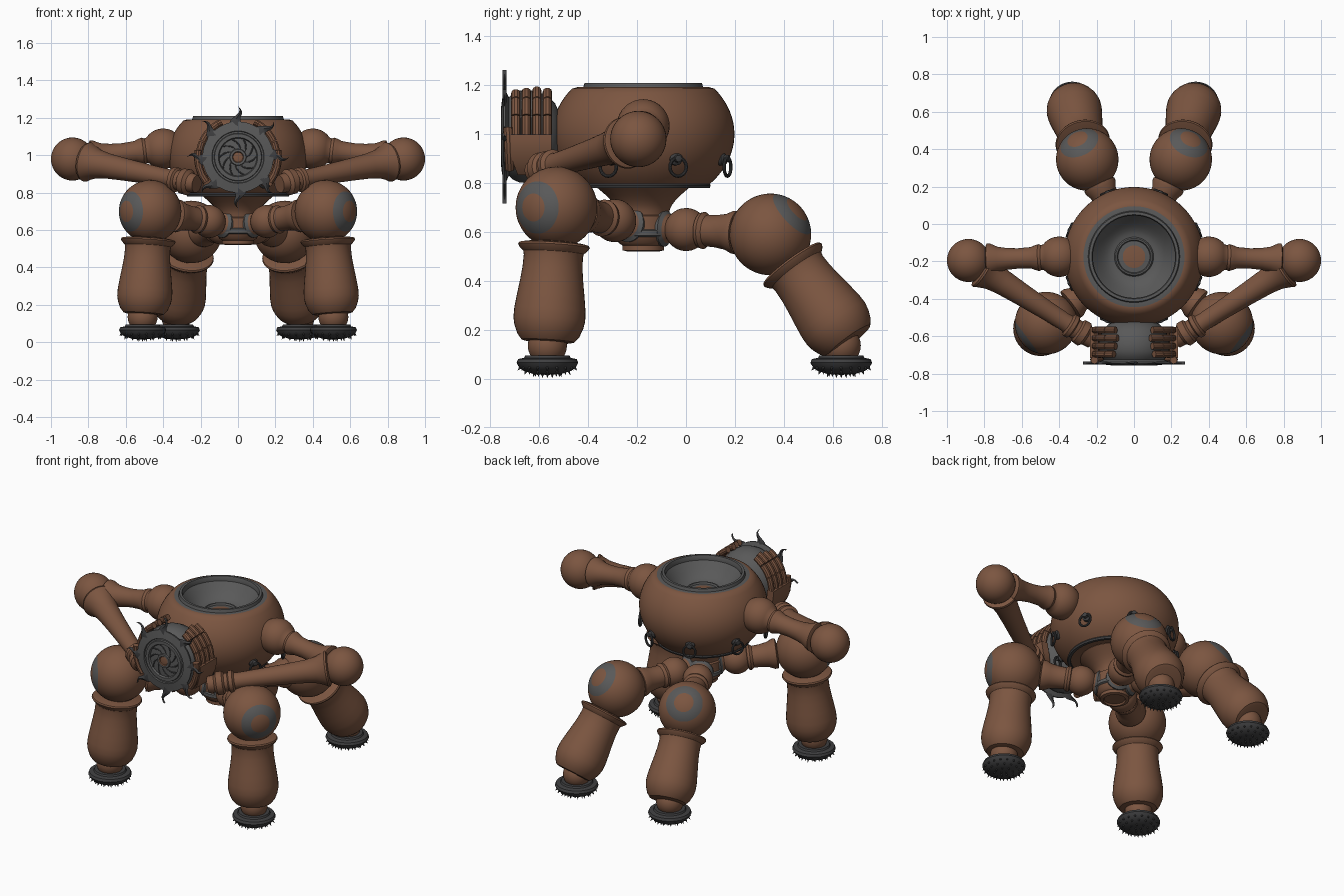
import bpy, bmesh, math
from mathutils import Vector, Matrix
from math import sin, cos, pi, radians

cube = bpy.data.objects.get("Cube")
if cube:
    bpy.data.objects.remove(cube)


def material(name, rgb):
    m = bpy.data.materials.new(name)
    m.use_nodes = True
    m.diffuse_color = (*rgb, 1)
    m.node_tree.nodes["Principled BSDF"].inputs["Base Color"].default_value = (*rgb, 1)
    return m


MATS = [material("copper brown", (0.2, 0.092, 0.052)),
        material("iron grey", (0.1, 0.1, 0.1)),
        material("dark iron", (0.05, 0.05, 0.052))]
BROWN, GREY, DARK = 0, 1, 2
parts = []


def finish(name, bm, matrix=Matrix()):
    bmesh.ops.remove_doubles(bm, verts=bm.verts, dist=1e-5)
    bmesh.ops.recalc_face_normals(bm, faces=bm.faces)
    mesh = bpy.data.meshes.new(name)
    bm.to_mesh(mesh)
    bm.free()
    for m in MATS:
        mesh.materials.append(m)
    ob = bpy.data.objects.new(name, mesh)
    ob.matrix_world = matrix
    bpy.context.collection.objects.link(ob)
    parts.append(ob)
    return ob


def aim(origin, direction):
    q = Vector(direction).to_track_quat('Z', 'Y')
    return Matrix.Translation(Vector(origin)) @ q.to_matrix().to_4x4()


def lathe(name, profile, origin, direction=(0, 0, 1), slot=BROWN, segs=40):
    """Spin (radius, distance[, slot of the next band]) about a direction."""
    bm = bmesh.new()
    rings = [[bm.verts.new((p[0] * cos(2 * pi * i / segs), p[0] * sin(2 * pi * i / segs), p[1]))
              for i in range(segs)] for p in profile]
    for k in range(len(rings) - 1):
        if len(profile[k]) > 2:
            slot = profile[k][2]
        a, b = rings[k], rings[k + 1]
        for i in range(segs):
            j = (i + 1) % segs
            bm.faces.new((a[i], a[j], b[j], b[i])).material_index = slot
    return finish(name, bm, aim(origin, direction))


def arc(r, centre, a0, a1, n=10, squash=1.0):
    """Profile points on a ball, angles from -90 (start) to 90 (end)."""
    angles = [radians(a0 + (a1 - a0) * i / n) for i in range(n + 1)]
    return [(max(r * cos(a), 0), centre + r * squash * sin(a)) for a in angles]


def tube(name, points, radius, slot=BROWN, closed=False):
    c = bpy.data.curves.new(name, 'CURVE')
    c.dimensions = '3D'
    c.bevel_depth = radius
    c.bevel_resolution = 3
    c.use_fill_caps = True
    s = c.splines.new('POLY')
    s.points.add(len(points) - 1)
    s.use_cyclic_u = closed
    for p, co in zip(s.points, points):
        p.co = (*co, 1)
    tmp = bpy.data.objects.new(name, c)
    bm = bmesh.new()
    bpy.context.collection.objects.link(tmp)
    bpy.context.view_layer.update()
    bm.from_mesh(tmp.evaluated_get(bpy.context.evaluated_depsgraph_get()).to_mesh())
    bpy.data.objects.remove(tmp)
    for f in bm.faces:
        f.material_index = slot
    return finish(name, bm)


# Body: squashed ball with a sunken bowl in its open top
BODY = Vector((0, -0.175, 0))
shell = arc(0.373, 1.0, -44, 38.5, 20, 0.8)
bowl = [(0.27, 1.192, GREY), (0.245, 1.192), (0.24, 1.21), (0.225, 1.21), (0.22, 1.195)]
bowl += [(0.22 - 0.115 * t / 6, 1.18 - 0.09 * sin(pi / 2 * t / 6)) for t in range(7)]
bowl += [(0.098, 1.1), (0.09, 1.1), (0.085, 1.09), (0.06, 1.092, BROWN), (0.0, 1.1)]
lathe("body_shell_and_bowl", [(0, 0.79)] + shell + bowl, BODY, segs=64)
lathe("body_lower_ring", [(0.255, 0.78), (0.272, 0.78), (0.276, 0.79), (0.272, 0.8), (0.255, 0.8),
                          (0.255, 0.78)], BODY, slot=DARK, segs=64)

# Waist: flared funnel over a small hub
funnel = [(0.2 - 0.095 * sin(pi / 2 * t / 6), 0.79 - 0.12 * t / 6) for t in range(7)]
lathe("waist_funnel", [(0, 0.8), (0.2, 0.8)] + funnel + [
    (0.115, 0.665), (0.115, 0.61, GREY), (0.122, 0.605), (0.122, 0.585), (0.112, 0.58, BROWN),
    (0.1, 0.555), (0.085, 0.545), (0.085, 0.525), (0.065, 0.52), (0.06, 0.53), (0, 0.53)], BODY)

# Hanging rings round the belly
for k in range(8):
    a = radians(22.5 + 45 * k)
    out, side = Vector((cos(a), sin(a), 0)), Vector((-sin(a), cos(a), 0))
    base = BODY + out * 0.355 + Vector((0, 0, 0.9))
    lathe("ring_mount", [(0, -0.02), (0.028, -0.02), (0.028, 0.0), (0.016, 0.008), (0.014, 0.025),
                         (0, 0.028)], base, out, DARK, 12)
    hoop = [base + out * 0.018 + side * 0.036 * cos(t * pi / 10)
            + Vector((0, 0, -0.034 + 0.038 * sin(t * pi / 10))) for t in range(20)]
    tube("hanging_ring", hoop, 0.007, DARK, True)


def spiked_foot(centre):
    lathe("foot_pad", [(0, 0.095), (0.09, 0.095), (0.095, 0.085), (0.12, 0.08), (0.126, 0.065),
                       (0.118, 0.05), (0.1, 0.033), (0.06, 0.02), (0, 0.015)], centre, slot=DARK)
    bm = bmesh.new()
    for count, r, z, tilt in ((18, 0.113, 0.045, 0.75), (14, 0.09, 0.03, 0.4),
                              (9, 0.055, 0.022, 0.2), (4, 0.02, 0.018, 0.0)):
        for i in range(count):
            a = 2 * pi * i / count
            d = (cos(a) * sin(tilt), sin(a) * sin(tilt), -cos(tilt))
            bmesh.ops.create_cone(bm, segments=6, radius1=0.012, radius2=0, depth=0.032,
                                  matrix=aim((r * cos(a), r * sin(a), z), d))
    for f in bm.faces:
        f.material_index = DARK
    finish("foot_spikes", bm, Matrix.Translation(centre))


def leg(name, knee, shin_end, foot, cap_dir):
    hub = BODY + Vector((0, 0, 0.62))
    knee, shin_end, foot = Vector(knee), Vector(shin_end), Vector(foot)
    # Thigh: grey socket, hip ball, neck and collar
    lathe(name + "_thigh", [(0, 0.05, GREY), (0.07, 0.05), (0.075, 0.1), (0.06, 0.112, BROWN)]
          + arc(0.088, 0.195, -55, 45) + [
              (0.072, 0.26), (0.076, 0.275), (0.064, 0.29), (0.066, 0.33), (0.074, 0.38),
              (0.088, 0.41), (0.088, 0.43), (0, 0.45)], hub, knee - hub)
    # Knee ball with a grey cap and a brown centre
    ball = arc(0.167, 0, -90, 90, 36)
    ball[28] += (GREY,)
    ball[14 + 18] = (*ball[32], BROWN)
    lathe(name + "_knee", ball, knee, cap_dir)
    # Shin: cuffed bulging tube
    lathe(name + "_shin", [
        (0, 0.13), (0.12, 0.145), (0.143, 0.15), (0.147, 0.158), (0.14, 0.17), (0.124, 0.185),
        (0.121, 0.2), (0.123, 0.25), (0.129, 0.3), (0.138, 0.36), (0.146, 0.42), (0.147, 0.46),
        (0.141, 0.49), (0.127, 0.525), (0.108, 0.548), (0.09, 0.552), (0, 0.552)],
        knee, shin_end - knee)
    lathe(name + "_ankle", arc(0.08, 0, -90, 90, 14), foot + Vector((0, 0, 0.135)))
    spiked_foot(foot)


def hand(side):
    def around(deg, r, y):
        a = radians(deg)
        return Vector((side * r * cos(a), y, 0.99 + r * sin(a)))
    # Fingers wrap over the drum in three joints each
    for i in range(4):
        y = -0.567 - 0.043 * i
        ends = (2, 24, 46, 66 - 3 * abs(i - 1))
        for a0, a1 in zip(ends, ends[1:]):
            tube("finger_joint", [around(a0 + (a1 - a0 - 1) * t / 4, 0.208, y) for t in range(5)], 0.019)
    tube("thumb", [around(-38 + 12 * t, 0.215, -0.72 - 0.002 * t) for t in range(5)], 0.02)
    # Curved palm plate
    bm = bmesh.new()
    rows = []
    for t in range(9):
        deg = -42 + 5.5 * t
        w = 0.055 + 0.028 * min(t / 4, 1)
        rows.append([bm.verts.new(around(deg, r, -0.633 + s * w))
                     for r, s in ((0.19, -1), (0.235, -1), (0.235, 1), (0.19, 1))])
    for a, b in zip(rows, rows[1:]):
        for i in range(4):
            bm.faces.new((a[i], a[(i + 1) % 4], b[(i + 1) % 4], b[i]))
    bm.faces.new(rows[0])
    bm.faces.new(rows[-1])
    finish("palm", bm)


def arm(side):
    shoulder = Vector((side * 0.4, -0.175, 1.035))
    elbow = Vector((side * 0.885, -0.195, 0.98))
    wrist = Vector((side * 0.235, -0.61, 0.85))
    lathe("upper_arm", arc(0.108, 0, -90, 50, 14) + [
        (0.066, 0.095), (0.072, 0.11), (0.066, 0.13), (0.058, 0.15), (0.054, 0.22), (0.058, 0.28),
        (0.067, 0.33), (0.086, 0.37), (0.088, 0.385), (0.08, 0.39), (0, 0.4)], shoulder, elbow - shoulder)
    lathe("elbow_ball", arc(0.115, 0, -90, 90, 20), elbow, (side, 0, 0))
    lathe("forearm", [(0, 0.08), (0.09, 0.085), (0.104, 0.09), (0.106, 0.1), (0.094, 0.12), (0.078, 0.16),
                      (0.068, 0.22), (0.06, 0.34), (0.052, 0.5), (0.048, 0.62), (0.05, 0.64),
                      (0.066, 0.65), (0.066, 0.672), (0.054, 0.68), (0.054, 0.7), (0.068, 0.71),
                      (0.07, 0.745), (0.052, 0.76), (0.048, 0.8), (0, 0.8)], elbow, wrist - elbow)
    hand(side)


for s in (1, -1):
    leg("front_leg", (s * 0.47, -0.53, 0.7), (s * 0.505, -0.565, 0.15), (s * 0.51, -0.567, 0),
        (s * 0.8, -0.6, 0))
    leg("rear_leg", (s * 0.25, 0.345, 0.59), (s * 0.335, 0.665, 0.155), (s * 0.33, 0.635, 0),
        (s * 0.33, 0.69, 0.64))
    arm(s)

# Held drum: rounded back, facing the front
DRUM = Vector((0, -0.62, 0.99))
lathe("drum", [(0, -0.11), (0.09, -0.105), (0.135, -0.085), (0.165, -0.055), (0.182, -0.02), (0.19, 0.02),
               (0.188, 0.06), (0.175, 0.09), (0.155, 0.11), (0, 0.115)], DRUM, (0, -1, 0), GREY, 48)
lathe("drum_face", [(0, 0.1), (0.15, 0.1), (0.19, 0.118), (0.19, 0.126), (0.14, 0.134), (0.137, 0.126),
                    (0.128, 0.126), (0.125, 0.136), (0.105, 0.136), (0.1, 0.124), (0.045, 0.128),
                    (0.042, 0.136), (0.03, 0.136, BROWN), (0.026, 0.13), (0, 0.134)],
      DRUM, (0, -1, 0), GREY, 48)
# Swirled vanes and wavy flame points on the drum face
for k in range(10):
    path = []
    for t in range(6):
        a, r = 2 * pi * k / 10 + 0.13 * t, 0.045 + 0.011 * t
        path.append((r * cos(a), -0.745, 0.99 + r * sin(a)))
    tube("face_vane", path, 0.004, DARK)
flames = bmesh.new()
for k in range(8):
    a = 2 * pi * k / 8 + pi / 2
    out, side = Vector((cos(a), 0, sin(a))), Vector((-sin(a), 0, cos(a)))
    rows = []
    for t in range(11):
        u = t / 10
        mid = Vector((0, -0.742, 0.99)) + out * (0.165 + 0.108 * u) + side * 0.014 * sin(2 * pi * u)
        w = 0.032 * (1 - u) ** 1.5 + 0.009 * (1 - u) + 0.0005
        rows.append([flames.verts.new(mid + side * w * e + Vector((0, d, 0)))
                     for e, d in ((-1, 0), (0, -0.008), (1, 0), (0, 0.008))])
    for p, q in zip(rows, rows[1:]):
        for i in range(4):
            flames.faces.new((p[i], p[(i + 1) % 4], q[(i + 1) % 4], q[i])).material_index = DARK
finish("drum_flames", flames)

# Smooth shading with sharp edges kept
bpy.ops.object.select_all(action='DESELECT')
for ob in parts:
    ob.select_set(True)
bpy.context.view_layer.objects.active = parts[0]
bpy.ops.object.shade_smooth_by_angle(angle=radians(35))
